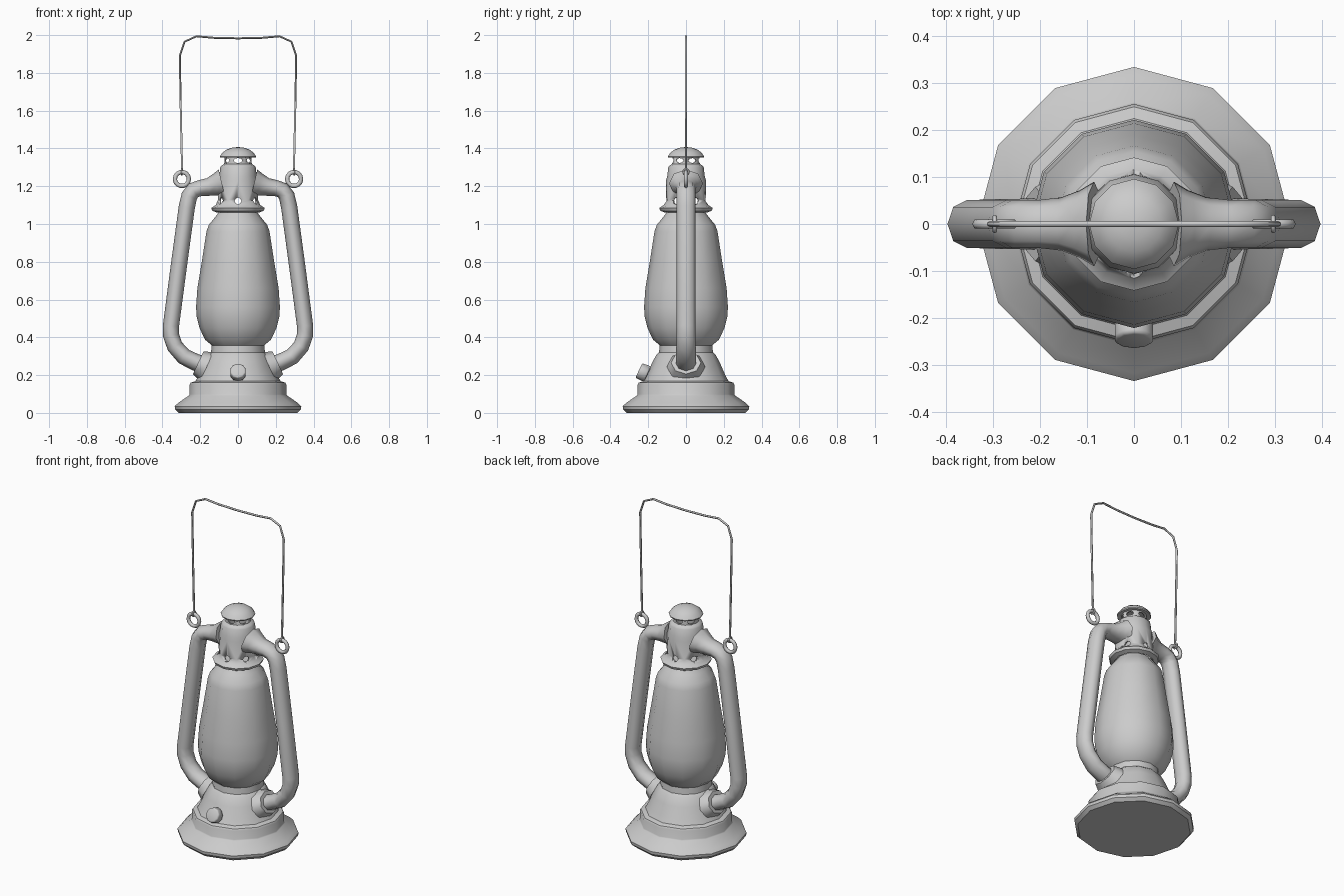
import bpy, bmesh
from math import radians, sin, cos, pi
from mathutils import Vector, Matrix

if "Cube" in bpy.data.objects:
    bpy.data.objects.remove(bpy.data.objects["Cube"])


def finish(name, bm, angle=35):
    bmesh.ops.recalc_face_normals(bm, faces=bm.faces)
    me = bpy.data.meshes.new(name)
    bm.to_mesh(me)
    bm.free()
    ob = bpy.data.objects.new(name, me)
    bpy.context.collection.objects.link(ob)
    smooth(ob, angle)
    return ob


def smooth(ob, angle=35):
    bpy.ops.object.select_all(action='DESELECT')
    ob.select_set(True)
    bpy.context.view_layer.objects.active = ob
    bpy.ops.object.shade_smooth_by_angle(angle=radians(angle))


def lathe(name, profile, closed=False, n=12):
    """Revolve (radius, z) points; closed loops give hollow walls, open ones get capped."""
    bm = bmesh.new()
    rings = [[bm.verts.new((r * cos(2 * pi * i / n), r * sin(2 * pi * i / n), z))
              for i in range(n)] for r, z in profile]
    pairs = list(zip(rings, rings[1:]))
    if closed:
        pairs.append((rings[-1], rings[0]))
    else:
        bm.faces.new(rings[0])
        bm.faces.new(rings[-1])
    for a, b in pairs:
        for i in range(n):
            j = (i + 1) % n
            bm.faces.new((a[i], a[j], b[j], b[i]))
    return finish(name, bm)


def tube(name, points, depth, res, y_scale=1.0):
    """Sweep a round section along (x, y, z, radius factor) points."""
    cu = bpy.data.curves.new(name, 'CURVE')
    cu.dimensions = '3D'
    cu.bevel_depth, cu.bevel_resolution, cu.use_fill_caps = depth, res, True
    sp = cu.splines.new('POLY')
    sp.points.add(len(points) - 1)
    for p, (x, y, z, r) in zip(sp.points, points):
        p.co, p.radius = (x, y, z, 1), r
    ob = bpy.data.objects.new(name, cu)
    bpy.context.collection.objects.link(ob)
    bpy.ops.object.select_all(action='DESELECT')
    ob.select_set(True)
    bpy.context.view_layer.objects.active = ob
    bpy.ops.object.convert(target='MESH')
    ob = bpy.context.object
    ob.scale.y = y_scale
    smooth(ob, 60)
    return ob


def peg(name, center, axis, r1, r2, depth, n, bevel=0.0):
    """Cylinder or cone pointing along an axis."""
    bm = bmesh.new()
    rot = Vector(axis).to_track_quat('Z', 'Y').to_matrix().to_4x4()
    bmesh.ops.create_cone(bm, cap_ends=True, segments=n, radius1=r1, radius2=r2,
                          depth=depth, matrix=Matrix.Translation(center) @ rot)
    if bevel:
        rim = [e for e in bm.edges if any(len(f.verts) == n for f in e.link_faces)]
        bmesh.ops.bevel(bm, geom=rim, offset=bevel, segments=2, affect='EDGES', profile=0.5)
    return finish(name, bm, 46)


def ring(name, center, major, minor, rot):
    bpy.ops.mesh.primitive_torus_add(location=center, rotation=rot, major_radius=major,
                                     minor_radius=minor, major_segments=14, minor_segments=6)
    ob = bpy.context.object
    ob.name = name
    smooth(ob, 70)
    return ob


def punch(target, z, r_mid, depth, radius, flat=1.0):
    """Cut six radial holes."""
    bm = bmesh.new()
    for k in range(6):
        m = (Matrix.Rotation(k * pi / 3, 4, 'Z') @ Matrix.Translation((0, -r_mid, z))
             @ Matrix.Diagonal((1, 1, flat, 1)) @ Matrix.Rotation(pi / 2, 4, 'X'))
        bmesh.ops.create_cone(bm, cap_ends=True, segments=8, radius1=radius, radius2=radius,
                              depth=depth, matrix=m)
    cutter = finish(target.name + "_hole_cutter", bm)
    cutter.hide_render = True
    cutter.hide_set(True)
    mod = target.modifiers.new("holes", 'BOOLEAN')
    mod.operation, mod.object, mod.solver = 'DIFFERENCE', cutter, 'EXACT'


# Fuel tank base
lathe("base", [(.315, 0), (.333, .018), (.335, .035), (.318, .052), (.26, .092), (.256, .098),
               (.256, .15), (.25, .16), (.225, .168), (.208, .2), (.182, .26), (.157, .308),
               (.143, .32), (.139, .36)])

# Glass globe
lathe("globe", [(.13, .35), (.175, .388), (.204, .45), (.219, .51), (.222, .56), (.215, .66),
                (.19, .81), (.167, .96), (.155, .995), (.122, 1.035), (.1, 1.065)])

# Perforated chimney
chimney = lathe("chimney", [(.11, 1.06), (.136, 1.07), (.142, 1.085), (.118, 1.1), (.107, 1.125),
                            (.106, 1.23), (.099, 1.255), (.094, 1.3), (.086, 1.31), (.073, 1.318),
                            (.071, 1.36), (.065, 1.36), (.066, 1.312), (.086, 1.295),
                            (.098, 1.22), (.099, 1.12), (.1, 1.075)], closed=True)
punch(chimney, 1.122, .105, .07, .018)
punch(chimney, 1.336, .075, .04, .023, .58)

# Domed cap
lathe("cap", [(.06, 1.355), (.094, 1.352), (.096, 1.358), (.082, 1.378), (.06, 1.394),
              (.032, 1.404), (.004, 1.407)])

# Wick knob on a shaft
peg("knob", (0, -.227, .214), (0, -.9, .42), .043, .043, .05, 10, .008)
peg("knob_shaft", (0, -.195, .229), (0, -.9, .42), .018, .018, .06, 8)

# Side tubes, sockets, lugs and wire hooks, once per side
for side, s in (("right", 1), ("left", -1)):
    path = [(.085, 1.215, 1.75), (.115, 1.208, 1.4), (.155, 1.196, 1.1), (.2, 1.19, 1),
            (.236, 1.178, 1), (.258, 1.148, 1), (.271, 1.09, 1), (.313, .78, 1), (.355, .46, 1),
            (.354, .41, 1), (.334, .352, 1), (.286, .298, 1.03), (.225, .268, 1.05),
            (.16, .248, 1.05)]
    tube(side + "_side_tube", [(s * x, 0, z, r) for x, z, r in path], .043, 2, 1.2)
    socket = peg(side + "_tube_socket", (s * .188, 0, .255), (s * .9, 0, .42),
                 .085, .066, .05, 8)
    socket.scale.y = 1.2
    ring(side + "_lug", (s * .297, 0, 1.238), .037, .0115, (pi / 2, 0, 0))
    ring(side + "_wire_hook", (s * .297, 0, 1.276), .015, .005, (0, pi / 2, 0))

# Wire carrying handle
half = [(.296, 1.285), (.303, 1.6), (.308, 1.89), (.283, 1.965), (.22, 1.994), (.13, 1.986)]
wire = [(-x, 0, z, 1) for x, z in half] + [(0, 0, 1.983, 1)] + [(x, 0, z, 1) for x, z in half[::-1]]
tube("wire_handle", wire, .006, 1)
